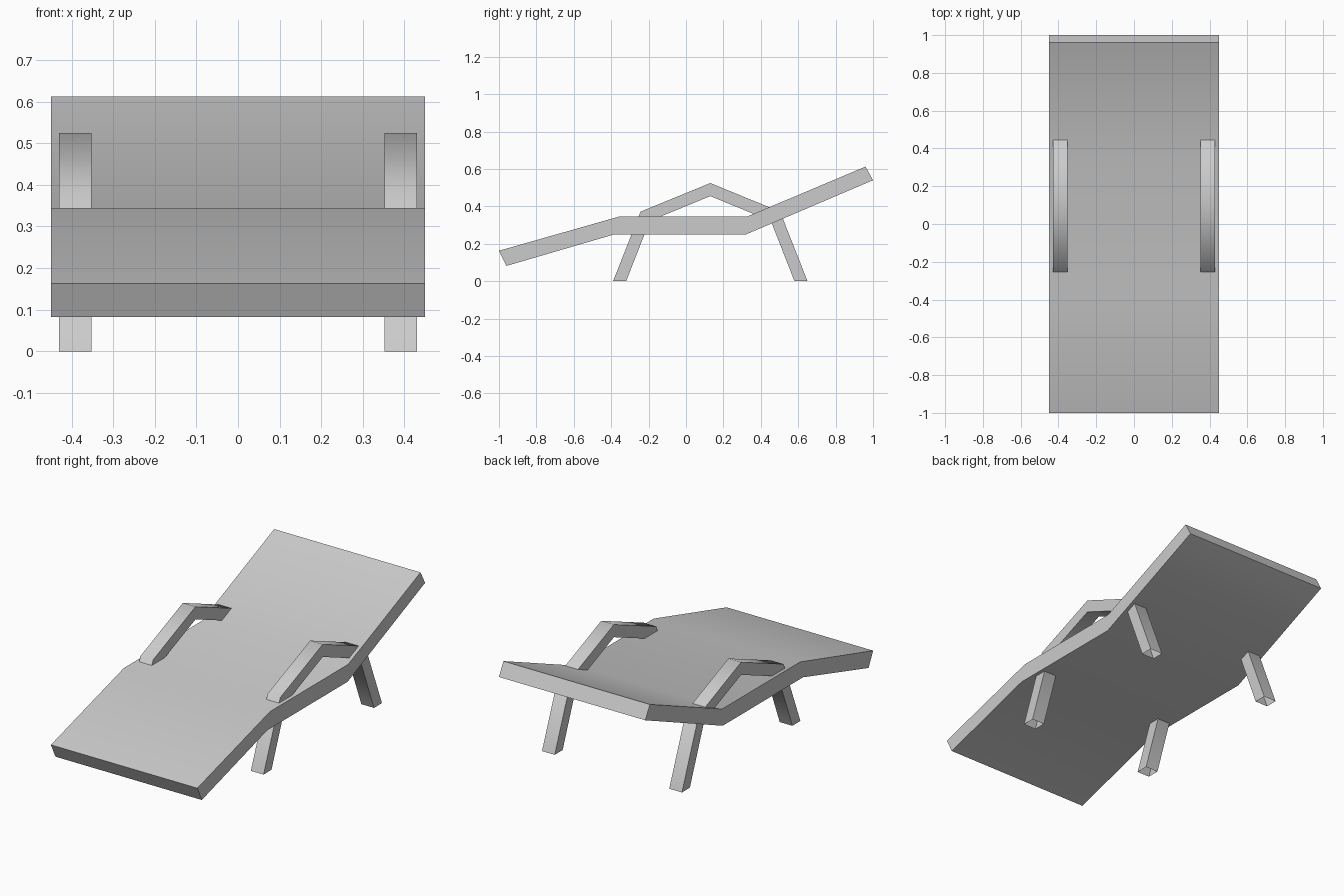
import bpy, bmesh, math

cube = bpy.data.objects.get("Cube")
if cube:
    bpy.data.objects.remove(cube)

grey = bpy.data.materials.new("plain_grey")
grey.use_nodes = True
colour = (0.6, 0.6, 0.6, 1)
grey.diffuse_color = colour
grey.node_tree.nodes["Principled BSDF"].inputs["Base Color"].default_value = colour


def band(name, upper, lower, x0, x1, capped=True):
    """Sweep a side profile, given as matching upper and lower lines, across x."""
    bm = bmesh.new()
    rings = []
    for (ya, za), (yb, zb) in zip(upper, lower):
        rings.append([bm.verts.new(p) for p in
                      ((x0, ya, za), (x1, ya, za), (x1, yb, zb), (x0, yb, zb))])
    for a, b in zip(rings, rings[1:]):
        for i in range(4):
            j = (i + 1) % 4
            bm.faces.new((a[i], a[j], b[j], b[i]))
    caps = [bm.faces.new(rings[0]), bm.faces.new(rings[-1])]
    bmesh.ops.recalc_face_normals(bm, faces=bm.faces)
    if not capped:
        bmesh.ops.delete(bm, geom=caps, context='FACES_ONLY')
    mesh = bpy.data.meshes.new(name)
    bm.to_mesh(mesh)
    bm.free()
    mesh.materials.append(grey)
    obj = bpy.data.objects.new(name, mesh)
    bpy.context.collection.objects.link(obj)
    bpy.ops.object.select_all(action='DESELECT')
    obj.select_set(True)
    bpy.context.view_layer.objects.active = obj
    bpy.ops.object.shade_smooth_by_angle(angle=math.radians(50))
    return obj


# Bent lounger bed: foot rest, seat and raised back
band("lounger_bed",
     [(-1, 0.163), (-0.36, 0.345), (0.325, 0.345), (0.96, 0.613)],
     [(-0.96, 0.082), (-0.385, 0.25), (0.32, 0.25), (1, 0.54)],
     -0.45, 0.45)

# Side frames: front leg, peaked armrest and rear leg, symmetric about the peak
PEAK = 0.13


def arch(foot, corner, peak_z):
    half = [(foot, 0), corner]
    return ([(PEAK - d, z) for d, z in half] + [(PEAK, peak_z)]
            + [(PEAK + d, z) for d, z in reversed(half)])


outer = arch(0.52, (0.373, 0.372), 0.525)
inner = arch(0.45, (0.324, 0.322), 0.455)
for side, s in (("left", 1), ("right", -1)):
    band(side + "_arm_and_legs", outer, inner, *sorted((s * 0.352, s * 0.43)), capped=False)
